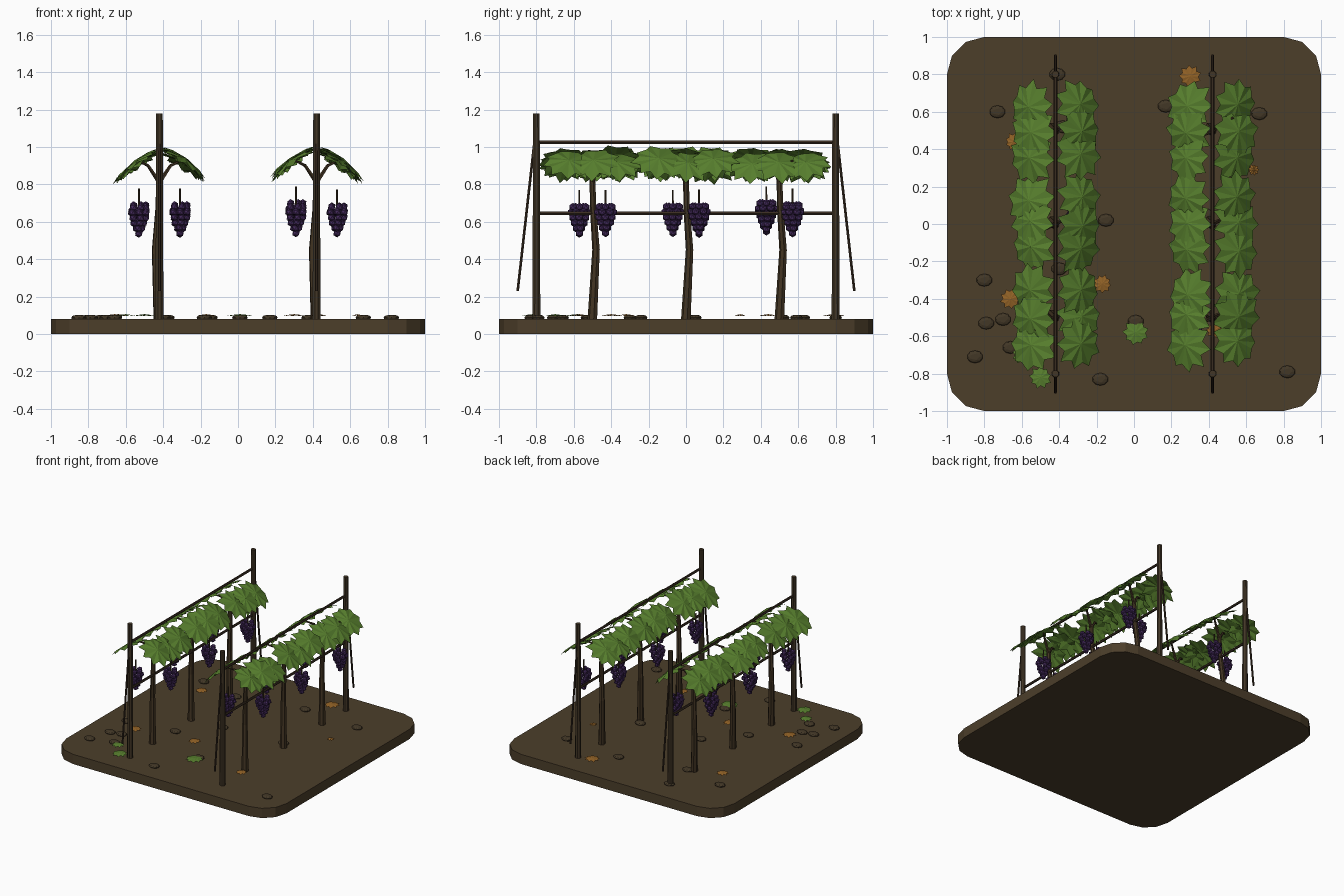
import bpy, bmesh, math, random
from mathutils import Vector, Matrix, Euler

if "Cube" in bpy.data.objects:
    bpy.data.objects.remove(bpy.data.objects["Cube"])

random.seed(4)
ROWS = (-0.42, 0.42)
VINES = (-0.5, 0.0, 0.5)
TOP = 0.08


def lin(c):
    return tuple((v / 255 / 12.92) if v < 10 else ((v / 255 + 0.055) / 1.055) ** 2.4 for v in c)


def material(name, rgb):
    m = bpy.data.materials.new(name)
    m.diffuse_color = (*lin(rgb), 1)
    m.use_nodes = True
    m.node_tree.nodes["Principled BSDF"].inputs["Base Color"].default_value = m.diffuse_color
    return m


SOIL = material("soil", (76, 62, 42))
WOOD = material("post_wood", (66, 54, 38))
BARK = material("vine_bark", (66, 52, 34))
WIRE = material("rail_brown", (58, 45, 33))
GREEN = material("leaf_green", (88, 128, 46))
GRAPE = material("grape_purple", (68, 42, 92))
STONE = material("stone", (66, 55, 38))
DRY = material("dry_leaf", (146, 98, 38))


def finish(name, bm, mat, fix=True):
    if fix:
        bmesh.ops.recalc_face_normals(bm, faces=bm.faces)
    me = bpy.data.meshes.new(name)
    bm.to_mesh(me)
    bm.free()
    me.materials.append(mat)
    ob = bpy.data.objects.new(name, me)
    bpy.context.collection.objects.link(ob)
    return ob


def tube(bm, pts, radii, sides=6):
    """Closed tube along a short path."""
    pts = [Vector(p) for p in pts]
    rings = []
    for i, p in enumerate(pts):
        d = (pts[min(i + 1, len(pts) - 1)] - pts[max(i - 1, 0)]).normalized()
        u = d.cross(Vector((1, 0, 0))).normalized()
        v = d.cross(u)
        rings.append([bm.verts.new(p + radii[i] * (math.cos(a) * u + math.sin(a) * v))
                      for a in (2 * math.pi * (k + 0.5) / sides for k in range(sides))])
    for a, b in zip(rings, rings[1:]):
        for k in range(sides):
            n = (k + 1) % sides
            bm.faces.new((a[k], a[n], b[n], b[k]))
    bm.faces.new(rings[0])
    bm.faces.new(rings[-1][::-1])


def leaf(bm, mat, r, fold, lobes=9):
    """Pleated star leaf, tips drooping below the centre."""
    c = bm.verts.new(mat @ Vector((0, 0, fold)))
    rim = []
    for i in range(lobes * 2):
        a = math.pi * i / lobes
        tip = i % 2 == 0
        q = r * (random.uniform(0.92, 1.06) if tip else 0.74)
        z = -fold * 0.7 if tip else fold * 0.15
        rim.append(bm.verts.new(mat @ Vector((q * math.cos(a), q * math.sin(a), z))))
    for i in range(len(rim)):
        bm.faces.new((c, rim[i], rim[(i + 1) % len(rim)]))


# Soil slab with rounded corners
bm = bmesh.new()
ring = []
for cx, cy, start in ((0.8, 0.8, 0), (-0.8, 0.8, 90), (-0.8, -0.8, 180), (0.8, -0.8, 270)):
    for k in range(4):
        a = math.radians(start + 30 * k)
        ring.append(bm.verts.new((cx + 0.2 * math.cos(a), cy + 0.2 * math.sin(a), 0)))
base = bm.faces.new(ring)
ext = bmesh.ops.extrude_face_region(bm, geom=[base], use_keep_orig=True)
bmesh.ops.translate(bm, vec=(0, 0, TOP), verts=[v for v in ext["geom"] if isinstance(v, bmesh.types.BMVert)])
finish("soil_slab", bm, SOIL)

for x, side in zip(ROWS, ("left", "right")):
    # Trellis posts and slanted braces
    posts, braces, rails = bmesh.new(), bmesh.new(), bmesh.new()
    for s in (-1, 1):
        tube(posts, [(x, s * 0.8, 0.06), (x, s * 0.8, 1.18)], [0.023, 0.019], 8)
        tube(braces, [(x, s * 0.81, 1.03), (x, s * 0.9, 0.23)], [0.008, 0.008], 6)
    finish(side + "_posts", posts, WOOD)
    finish(side + "_braces", braces, WIRE)

    # Horizontal rails
    for z in (1.025, 0.645):
        tube(rails, [(x, -0.8, z), (x, 0.8, z)], [0.01, 0.01], 6)
    finish(side + "_rails", rails, WIRE)

    # Vines: bent trunk and two short arms each
    trunks, leaves, grapes, stems = (bmesh.new() for _ in range(4))
    for y in VINES:
        tube(trunks, [(x - 0.005, y, 0.07), (x - 0.02, y + 0.02, 0.45),
                      (x - 0.005, y + 0.005, 0.66), (x, y, 0.84)],
             [0.027, 0.021, 0.018, 0.016], 7)
        for s in (-1, 1):
            tube(trunks, [(x, y, 0.81), (x + s * 0.06, y + s * 0.03, 0.9), (x + s * 0.11, y + s * 0.07, 0.925)],
                 [0.012, 0.009, 0.006], 5)

            # Sloping canopy leaves
            for dy in (-0.135, 0.0, 0.135):
                rot = Euler((random.uniform(-0.12, 0.12), s * math.radians(random.uniform(31, 39)), 0)).to_matrix().to_4x4()
                spin = Matrix.Rotation(random.uniform(0, 0.7), 4, 'Z')
                loc = Matrix.Translation((x + s * random.uniform(0.12, 0.135), y + dy + random.uniform(-0.015, 0.015),
                                          0.905 + random.uniform(-0.015, 0.02)))
                leaf(leaves, loc @ rot @ spin, random.uniform(0.138, 0.152), 0.02)

            # Grape bunch: shrinking rings of berries on a stem
            gx, gy = x + s * 0.11, y + s * 0.07
            gz = 0.69 + random.uniform(-0.015, 0.012)
            for k, (n, r) in enumerate(((5, 0.036), (6, 0.042), (5, 0.036), (4, 0.026), (3, 0.016), (1, 0))):
                for i in range(n):
                    a = 2 * math.pi * i / n + k * 0.6
                    m = Matrix.Translation((gx + r * math.cos(a), gy + r * math.sin(a), gz - k * 0.028))
                    bmesh.ops.create_icosphere(grapes, subdivisions=1, radius=0.022, matrix=m)
            tube(stems, [(gx, gy, gz - 0.01), (gx, gy, gz + 0.09)], [0.006, 0.005], 5)
    finish(side + "_vine_trunks", trunks, BARK)
    finish(side + "_canopy_leaves", leaves, GREEN, fix=False)
    finish(side + "_grapes", grapes, GRAPE)
    finish(side + "_grape_stems", stems, BARK)

# Stones half sunk in the soil
bm = bmesh.new()
for px, py in ((-0.73, 0.6), (-0.8, -0.3), (-0.79, -0.53), (-0.7, -0.51), (-0.85, -0.71), (-0.66, -0.66),
               (-0.18, -0.83), (0.82, -0.79), (0.17, 0.63), (0.67, 0.59), (-0.15, 0.02), (0.01, -0.52),
               (-0.4, -0.24), (-0.41, 0.8), (-0.38, 0.52), (0.38, 0.05)):
    start = len(bm.verts)
    m = Matrix.Translation((px, py, 0.087)) @ Matrix.Diagonal((0.043, 0.034, 0.018, 1))
    r = bmesh.ops.create_icosphere(bm, subdivisions=2, radius=1, matrix=m)
    for v in r["verts"]:
        v.co.z = min(v.co.z, 0.101)
finish("stones", bm, STONE)

# Fallen leaves, dry and green
for name, mat, spots in (
        ("dry_fallen_leaves", DRY, ((0.3, 0.79, 0.06), (-0.64, 0.44, 0.05), (-0.66, -0.4, 0.055),
                                    (-0.17, -0.32, 0.05), (0.64, 0.29, 0.03), (0.43, -0.57, 0.045))),
        ("green_fallen_leaves", GREEN, ((0.01, -0.58, 0.07), (-0.5, -0.82, 0.06), (-0.6, -0.7, 0.05)))):
    bm = bmesh.new()
    for px, py, r in spots:
        leaf(bm, Matrix.Translation((px, py, 0.1)) @ Matrix.Rotation(random.uniform(0, 1), 4, 'Z'), r, 0.006)
    finish(name, bm, mat, fix=False)
